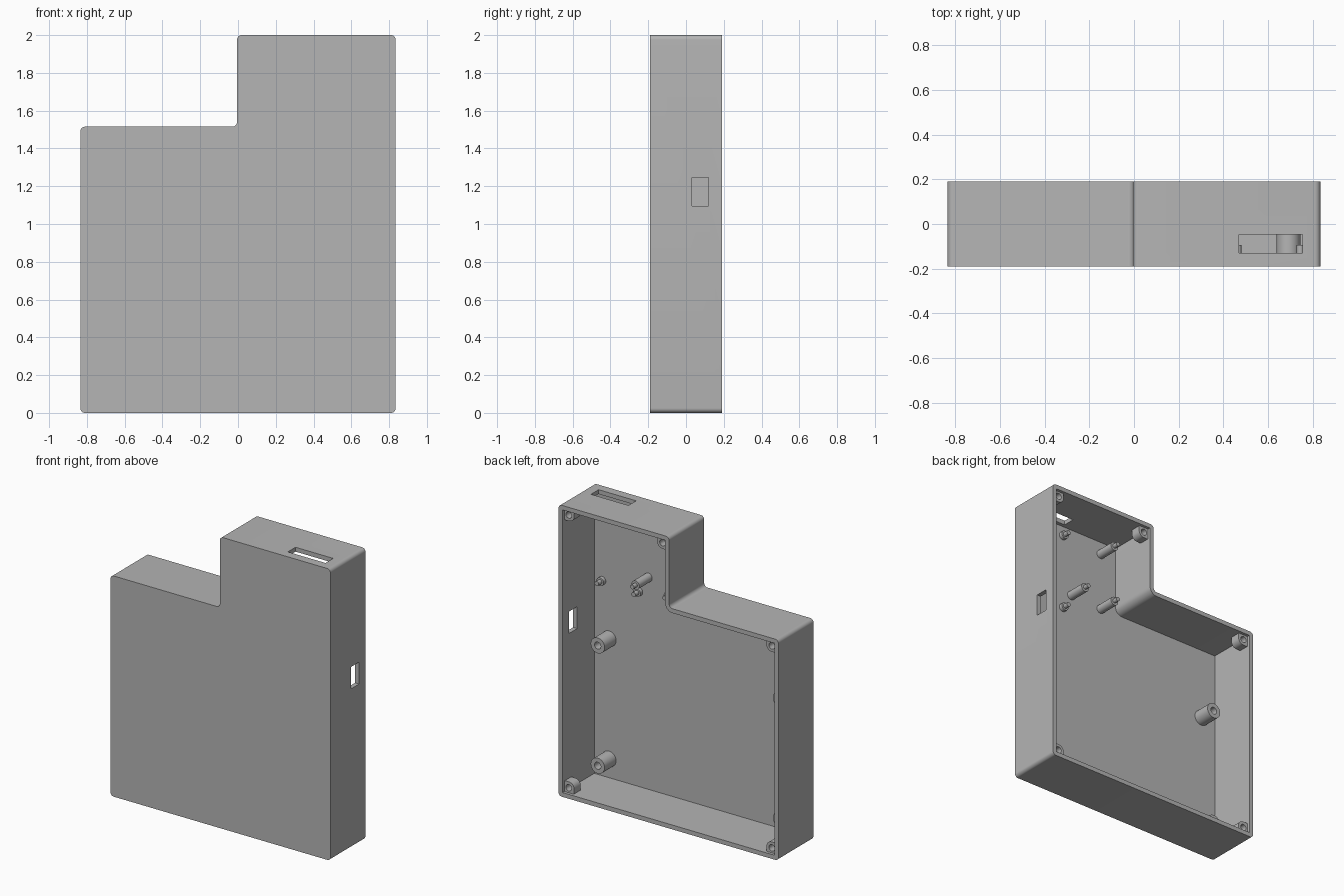
import bpy, bmesh, math
from mathutils import Vector

cube = bpy.data.objects.get("Cube")
if cube:
    bpy.data.objects.remove(cube, do_unlink=True)

# One plain grey for the whole enclosure
grey = bpy.data.materials.new("plain_grey")
grey.use_nodes = True
grey.diffuse_color = (0.46, 0.46, 0.46, 1)
grey.node_tree.nodes["Principled BSDF"].inputs["Base Color"].default_value = (0.46, 0.46, 0.46, 1)

W, H, D = 0.835, 2.0, 0.19        # half width, height, half depth
NX, NZ = -0.005, 1.515            # notch corner
T, FLOOR = 0.03, -0.155           # wall thickness, inside of the front plate


def finish(name, bm):
    bmesh.ops.recalc_face_normals(bm, faces=bm.faces)
    mesh = bpy.data.meshes.new(name)
    bm.to_mesh(mesh)
    bm.free()
    obj = bpy.data.objects.new(name, mesh)
    bpy.context.collection.objects.link(obj)
    mesh.materials.append(grey)
    return obj


def prism(name, corners, y0, y1, steps=8):
    """Extrude a right-angled outline of (x, z, corner radius) along y."""
    outline = []
    for i, (x, z, r) in enumerate(corners):
        p = Vector((x, z))
        if not r:
            outline.append(p)
            continue
        a = (Vector(corners[i - 1][:2]) - p).normalized()
        b = (Vector(corners[(i + 1) % len(corners)][:2]) - p).normalized()
        for k in range(steps + 1):
            t = math.pi / 2 * k / steps
            outline.append(p + r * (a * (1 - math.sin(t)) + b * (1 - math.cos(t))))
    bm = bmesh.new()
    face = bm.faces.new([bm.verts.new((p.x, y0, p.y)) for p in outline])
    out = bmesh.ops.extrude_face_region(bm, geom=[face])["geom"]
    bmesh.ops.translate(bm, vec=(0, y1 - y0, 0),
                        verts=[v for v in out if isinstance(v, bmesh.types.BMVert)])
    return finish(name, bm)


def box(name, x0, x1, y0, y1, z0, z1):
    return prism(name, [(x0, z0, 0), (x1, z0, 0), (x1, z1, 0), (x0, z1, 0)], y0, y1)


def lathe(name, profile, x, z, sides=32):
    """Spin a (radius, y) profile around an axis parallel to y."""
    bm = bmesh.new()
    verts = [bm.verts.new((x + r, y, z)) for r, y in profile]
    edges = [bm.edges.new(pair) for pair in zip(verts, verts[1:])]
    bmesh.ops.spin(bm, geom=verts + edges, cent=(x, 0, z), axis=(0, 1, 0),
                   angle=math.tau, steps=sides)
    bmesh.ops.remove_doubles(bm, verts=bm.verts, dist=0.0001)
    return finish(name, bm)


def cut(obj, cutters):
    for c in cutters:
        mod = obj.modifiers.new("cut", 'BOOLEAN')
        mod.operation, mod.solver, mod.object = 'DIFFERENCE', 'EXACT', c
    graph = bpy.context.evaluated_depsgraph_get()
    mesh = bpy.data.meshes.new_from_object(obj.evaluated_get(graph))
    obj.modifiers.clear()
    obj.data = mesh
    for c in cutters:
        bpy.data.objects.remove(c, do_unlink=True)


# Stepped shell, open at the back, with a top slot and a side window
R = 0.025
shell = prism("enclosure_shell", [(-W, 0, R), (W, 0, R), (W, H, R), (NX, H, R),
                                  (NX, NZ, R), (-W, NZ, R)], -D, D)
cavity = prism("cavity_cutter", [(-W + T, T, 0), (W - T, T, 0), (W - T, H - T, 0),
                                 (NX + T, H - T, 0), (NX + T, NZ - T, R + T),
                                 (-W + T, NZ - T, 0)], FLOOR, D + 0.1)
slot = box("slot_cutter", 0.47, 0.755, -0.13, -0.047, H - 0.1, H + 0.1)
window = box("window_cutter", W - 0.1, W + 0.1, 0.032, 0.12, 1.095, 1.245)
cut(shell, [cavity, slot, window])
parts = [shell]

# Screw bosses filling the outer corners, just below the rim
for x, z, sx, sz in [(W, H, -1, -1), (NX, H, 1, -1), (-W, NZ, 1, -1), (-W, 0, 1, 1), (W, 0, -1, 1)]:
    near, far, mid = T * 0.8, 0.105, 0.064
    boss = prism("corner_boss", [(x + sx * near, z + sz * near, 0), (x + sx * far, z + sz * near, 0.015),
                                 (x + sx * far, z + sz * far, 0.04), (x + sx * near, z + sz * far, 0.015)],
                 0.1, 0.17)
    hole = lathe("hole_cutter", [(0, 0.12), (0.022, 0.12), (0.022, 0.2), (0, 0.2)],
                 x + sx * mid, z + sz * mid)
    cut(boss, [hole])
    parts.append(boss)

# Four hollow board posts
base = FLOOR - 0.01
for x in (-0.692, 0.692):
    for z in (0.16, 0.985):
        parts.append(lathe("board_post", [(0, base), (0.053, base), (0.053, -0.03), (0.024, -0.03),
                                          (0.024, FLOOR + 0.02), (0, FLOOR + 0.02)], x, z))


def stepped_pin(name, x, z, r, top, tip_r, tip):
    parts.append(lathe(name, [(0, base), (r, base), (r, FLOOR + top), (tip_r, FLOOR + top),
                              (tip_r, FLOOR + top + tip), (0, FLOOR + top + tip)], x, z, 24))


# Short locating pins behind the slot
for x in (0.465, 0.745):
    for z in (1.37, 1.9):
        stepped_pin("locating_pin", x, z, 0.028, 0.025, 0.016, 0.035)

# Tall standoffs with narrow tips
for x, z in [(0.15, 1.475), (0.15, 1.88), (0.395, 1.485)]:
    stepped_pin("standoff", x, z, 0.03, 0.14, 0.015, 0.035)

# Smooth the round parts, keep edges sharp
bpy.ops.object.select_all(action='DESELECT')
for obj in parts:
    obj.select_set(True)
bpy.context.view_layer.objects.active = shell
bpy.ops.object.shade_smooth_by_angle(angle=math.radians(30))
